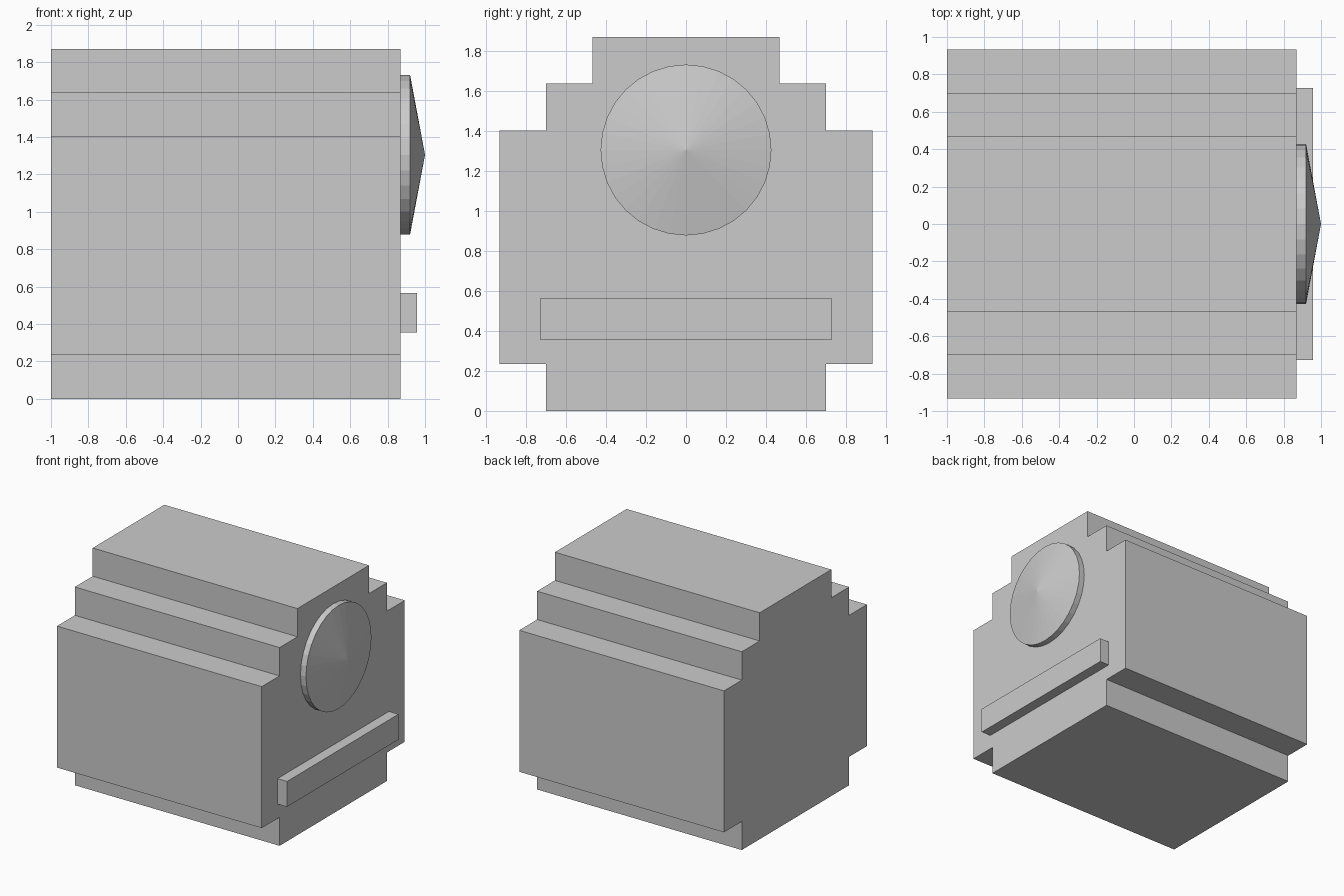
import bpy, bmesh
from math import sin, cos, tau

if "Cube" in bpy.data.objects:
    bpy.data.objects.remove(bpy.data.objects["Cube"])


def make_object(name, bm):
    bmesh.ops.recalc_face_normals(bm, faces=bm.faces[:])
    mesh = bpy.data.meshes.new(name)
    bm.to_mesh(mesh)
    bm.free()
    obj = bpy.data.objects.new(name, mesh)
    bpy.context.collection.objects.link(obj)
    return obj


def extrude_x(name, profile, x0, x1):
    """Extrude a closed (y, z) profile from x0 to x1."""
    bm = bmesh.new()
    face = bm.faces.new([bm.verts.new((x0, y, z)) for y, z in profile])
    new = bmesh.ops.extrude_face_region(bm, geom=[face], use_keep_orig=True)["geom"]
    for v in new:
        if isinstance(v, bmesh.types.BMVert):
            v.co.x = x1
    return make_object(name, bm)


def mirrored(half):
    return half + [(-y, z) for y, z in reversed(half)]


BODY_FRONT = 0.87

# Stepped body: right half of the outline, bottom to top
body_half = [(0.70, 0), (0.70, 0.235), (0.933, 0.235), (0.933, 1.403),
             (0.70, 1.403), (0.70, 1.637), (0.467, 1.637), (0.467, 1.87)]
extrude_x("body", mirrored(body_half), -1.0, BODY_FRONT)

# Horizontal bar low on the face
extrude_x("face_bar", mirrored([(0.727, 0.355), (0.727, 0.565)]), BODY_FRONT, 0.957)

# Round disc with a shallow conical front
SIDES, RADIUS, CENTRE_Z = 32, 0.427, 1.305
bm = bmesh.new()
back, rim = [[bm.verts.new((x, RADIUS * cos(tau * i / SIDES),
                            CENTRE_Z + RADIUS * sin(tau * i / SIDES)))
              for i in range(SIDES)] for x in (BODY_FRONT, 0.92)]
tip = bm.verts.new((1.0, 0, CENTRE_Z))
bm.faces.new(back)
for i in range(SIDES):
    j = (i + 1) % SIDES
    bm.faces.new((back[i], back[j], rim[j], rim[i]))
    bm.faces.new((rim[i], rim[j], tip))
make_object("conical_disc", bm)
